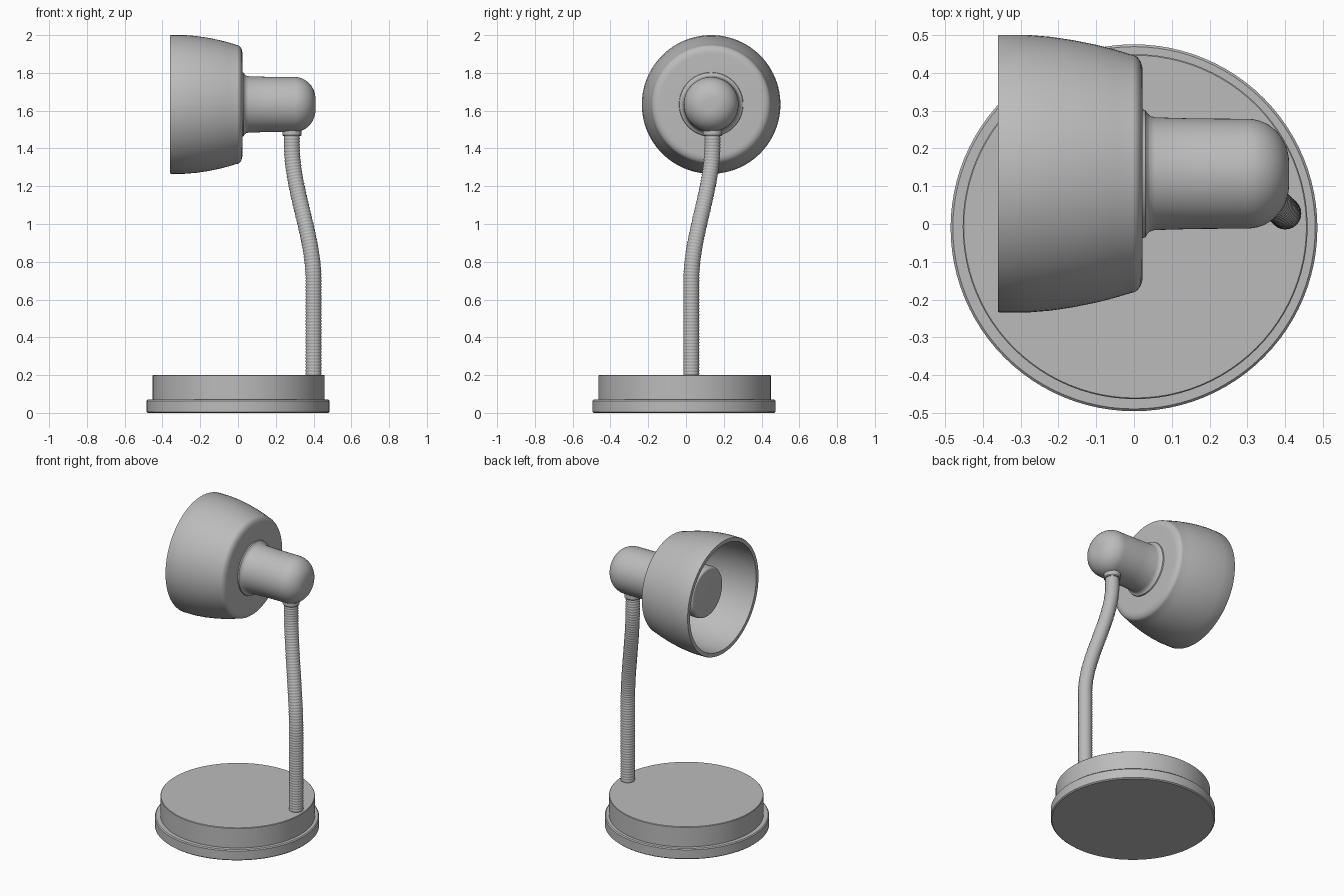
import bpy, bmesh, math
from mathutils import Vector, Matrix

cube = bpy.data.objects.get("Cube")
if cube:
    bpy.data.objects.remove(cube, do_unlink=True)

grey = bpy.data.materials.new("plain grey")
grey.use_nodes = True
grey.diffuse_color = (0.5, 0.5, 0.5, 1)
grey.node_tree.nodes["Principled BSDF"].inputs["Base Color"].default_value = (0.5, 0.5, 0.5, 1)


def finish(name, bm, angle=35):
    bmesh.ops.recalc_face_normals(bm, faces=bm.faces)
    mesh = bpy.data.meshes.new(name)
    bm.to_mesh(mesh)
    bm.free()
    mesh.materials.append(grey)
    obj = bpy.data.objects.new(name, mesh)
    bpy.context.collection.objects.link(obj)
    bpy.ops.object.select_all(action='DESELECT')
    obj.select_set(True)
    bpy.context.view_layer.objects.active = obj
    bpy.ops.object.shade_smooth_by_angle(angle=math.radians(angle))
    return obj


def loft(name, rings, sides, angle=35):
    """Skin a list of (centre, axis direction, radius) rings; cap both ends."""
    bm = bmesh.new()
    loops = []
    for centre, axis, radius in rings:
        turn = Vector((0, 0, 1)).rotation_difference(axis)
        loops.append([bm.verts.new(Vector(centre) + turn @ Vector(
            (radius * math.cos(k * math.tau / sides), radius * math.sin(k * math.tau / sides), 0)))
            for k in range(sides)])
    for a, b in zip(loops, loops[1:]):
        for k in range(sides):
            n = (k + 1) % sides
            bm.faces.new((a[k], a[n], b[n], b[k]))
    bm.faces.new(loops[0])
    bm.faces.new(loops[-1])
    return finish(name, bm, angle)


def lathe(name, origin, axis, profile, sides=96):
    """Turn a profile of (distance along axis, radius) points."""
    axis = Vector(axis)
    return loft(name, [(Vector(origin) + axis * d, axis, r) for d, r in profile], sides)


def corner(d, r, size_d, size_r, steps=8):
    """Quarter-round profile ending on the flat end at distance d."""
    arc = [i * math.pi / 2 / steps for i in range(steps + 1)]
    return [(d - size_d + size_d * math.sin(t), r - size_r + size_r * math.cos(t)) for t in arc]


# Base: wide foot and raised drum
UP, ALONG = (0, 0, 1), (1, 0, 0)
lathe("base_foot", (0, -0.01, 0), UP,
      [(0, 0.478), (0.006, 0.485), (0.064, 0.485), (0.07, 0.479)])
lathe("base_drum", (0.003, -0.007, 0), UP,
      [(0.06, 0.456), (0.197, 0.456), (0.2, 0.453)])

# Lamp head, turned about a horizontal axis
HEAD = (0, 0.133, 1.633)
outer = [(-0.36, 0.365), (-0.355, 0.367), (-0.28, 0.367), (-0.22, 0.362),
         (-0.16, 0.353), (-0.1, 0.341), (-0.05, 0.328)]
shell = corner(0.023, 0.315, 0.03, 0.045)
inner = [(0.0, 0.1), (0.0, 0.25), (-0.01, 0.28), (-0.05, 0.302), (-0.1, 0.315),
         (-0.16, 0.327), (-0.22, 0.336), (-0.28, 0.341), (-0.36, 0.341)]
lathe("shade", HEAD, ALONG, inner + outer + shell + [(0.023, 0.1)])

fillet = [(0.015, 0.172), (0.03, 0.168), (0.035, 0.16), (0.042, 0.153), (0.055, 0.149), (0.16, 0.146)]
lathe("socket_housing", HEAD, ALONG, fillet + corner(0.41, 0.145, 0.11, 0.115, 12))

bulb = [(-d, r) for d, r in corner(0.25, 0.16, 0.03, 0.015)]
lathe("bulb", HEAD, ALONG, [(0.01, 0.08), (-0.06, 0.09), (-0.13, 0.14), (-0.17, 0.157)] + bulb)

# Collar that carries the head
lathe("neck_collar", (0.285, 0.14, 0), UP, [(1.465, 0.046), (1.47, 0.05), (1.765, 0.05)], 32)


# Ribbed flexible stem along a smooth S-shaped path
def stem_point(z):
    t = min(max((z - 0.7) / 0.72, 0), 1)
    ease = t * t * (3 - 2 * t)
    return Vector((0.4 - 0.115 * ease, 0.028 + 0.112 * ease, z))


COUNT, LOW, HIGH = 320, 0.19, 1.5
rings = []
for i in range(COUNT + 1):
    z = LOW + (HIGH - LOW) * i / COUNT
    direction = (stem_point(z + 0.01) - stem_point(z - 0.01)).normalized()
    rings.append((stem_point(z), direction, 0.0425 if i % 4 < 2 else 0.0405))
loft("flexible_stem", rings, 24, 60)
